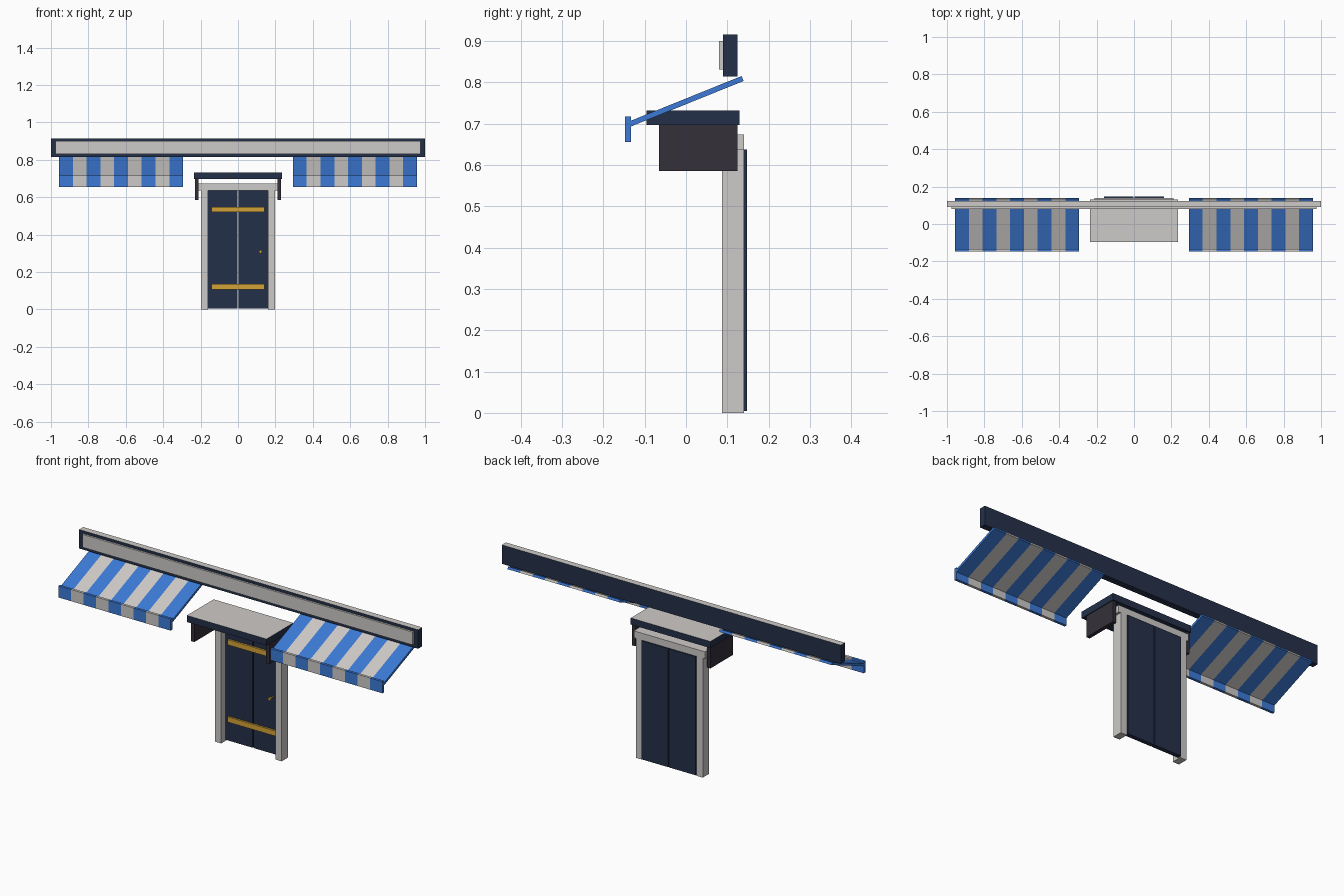
import bpy, bmesh, math
from mathutils import Vector, Matrix

cube = bpy.data.objects.get("Cube")
if cube:
    bpy.data.objects.remove(cube, do_unlink=True)


def material(name, *rgb):
    """Flat material from 0-255 display colour."""
    lin = [((c / 255 + 0.055) / 1.055) ** 2.4 for c in rgb] + [1]
    m = bpy.data.materials.new(name)
    m.use_nodes = True
    m.diffuse_color = lin
    bsdf = next(n for n in m.node_tree.nodes if n.type == 'BSDF_PRINCIPLED')
    bsdf.inputs["Base Color"].default_value = lin
    return m


GREY = material("warm_grey", 206, 203, 200)
NAVY = material("navy", 36, 48, 74)
BLUE = material("awning_blue", 60, 122, 214)
GOLD = material("brass", 212, 162, 56)
DARK = material("charcoal", 52, 48, 58)


def finish(name, bm, mats):
    bmesh.ops.recalc_face_normals(bm, faces=bm.faces)
    me = bpy.data.meshes.new(name)
    bm.to_mesh(me)
    bm.free()
    for m in mats:
        me.materials.append(m)
    ob = bpy.data.objects.new(name, me)
    bpy.context.collection.objects.link(ob)
    return ob


def box(name, mat, x, y, z, top=None):
    """Box from ranges; an optional second material covers the top."""
    bm = bmesh.new()
    size = [r[1] - r[0] for r in (x, y, z)]
    mid = Vector([(r[0] + r[1]) / 2 for r in (x, y, z)])
    bmesh.ops.create_cube(bm, size=1, matrix=Matrix.Translation(mid) @ Matrix.Diagonal((*size, 1)))
    ob = finish(name, bm, [mat, top] if top else [mat])
    if top:
        for p in ob.data.polygons:
            p.material_index = int(p.normal.z > 0.5)
    return ob


def prism(bm, profile, x0, x1, index):
    """Extrude a (y, z) profile along x."""
    f = bm.faces.new([bm.verts.new((x0, y, z)) for y, z in profile])
    new = bmesh.ops.extrude_face_region(bm, geom=[f])["geom"]
    bmesh.ops.translate(bm, vec=(x1 - x0, 0, 0), verts=[v for v in new if isinstance(v, bmesh.types.BMVert)])
    for face in {g for v in f.verts for g in v.link_faces} | {g for g in new if isinstance(g, bmesh.types.BMFace)}:
        face.material_index = index


# Long sign board with raised front panel
box("sign_board", NAVY, (-1, 1), (0.09, 0.124), (0.814, 0.915), GREY)
box("sign_panel", GREY, (-0.975, 0.975), (0.08, 0.09), (0.831, 0.9))

# Striped awnings: sloped sheet and hanging valance
low, high = Vector((-0.138, 0.698)), Vector((0.137, 0.809))
side = (high - low).normalized().orthogonal() * 0.0065
SHEET = [low - side, high - side, high + side, low + side]
VALANCE = [(-0.147, 0.655), (-0.133, 0.655), (-0.133, 0.717), (-0.147, 0.717)]
STRIPES = 9
for name, start in (("right_awning", -0.956), ("left_awning", 0.294)):
    bm = bmesh.new()
    step = 0.662 / STRIPES
    for i in range(STRIPES):
        for profile in (SHEET, VALANCE):
            prism(bm, profile, start + i * step, start + (i + 1) * step, i % 2)
    finish(name, bm, [BLUE, GREY])

# Door canopy
box("canopy", NAVY, (-0.235, 0.235), (-0.095, 0.13), (0.697, 0.732), GREY)

# Door surround, leaves and canopy brackets, one per side
box("door_lintel", GREY, (-0.21, 0.21), (0.085, 0.14), (0.637, 0.674))
for name, s in (("left", 1), ("right", -1)):
    def span(a, b):
        return sorted((s * a, s * b))
    box(name + "_canopy_bracket", DARK, span(0.212, 0.231), (-0.065, 0.124), (0.585, 0.697))
    box(name + "_door_post", GREY, span(0.16, 0.197), (0.087, 0.14), (0, 0.637))
    box(name + "_door_leaf", NAVY, span(0.0025, 0.16), (0.125, 0.147), (0.005, 0.637))

# Brass straps
for name, z in (("upper", 0.534), ("lower", 0.122)):
    box(name + "_door_strap", GOLD, (-0.143, 0.143), (0.115, 0.125), (z - 0.014, z + 0.014))

# Door knob: stem and low-poly head
bm = bmesh.new()
turn = Matrix.Rotation(math.pi / 2, 4, 'X')
for radius, depth, y in ((0.004, 0.025, 0.113), (0.009, 0.012, 0.098)):
    bmesh.ops.create_cone(bm, cap_ends=True, segments=6, radius1=radius, radius2=radius, depth=depth,
                          matrix=Matrix.Translation((0.12, y, 0.309)) @ turn)
finish("door_knob", bm, [GOLD])
